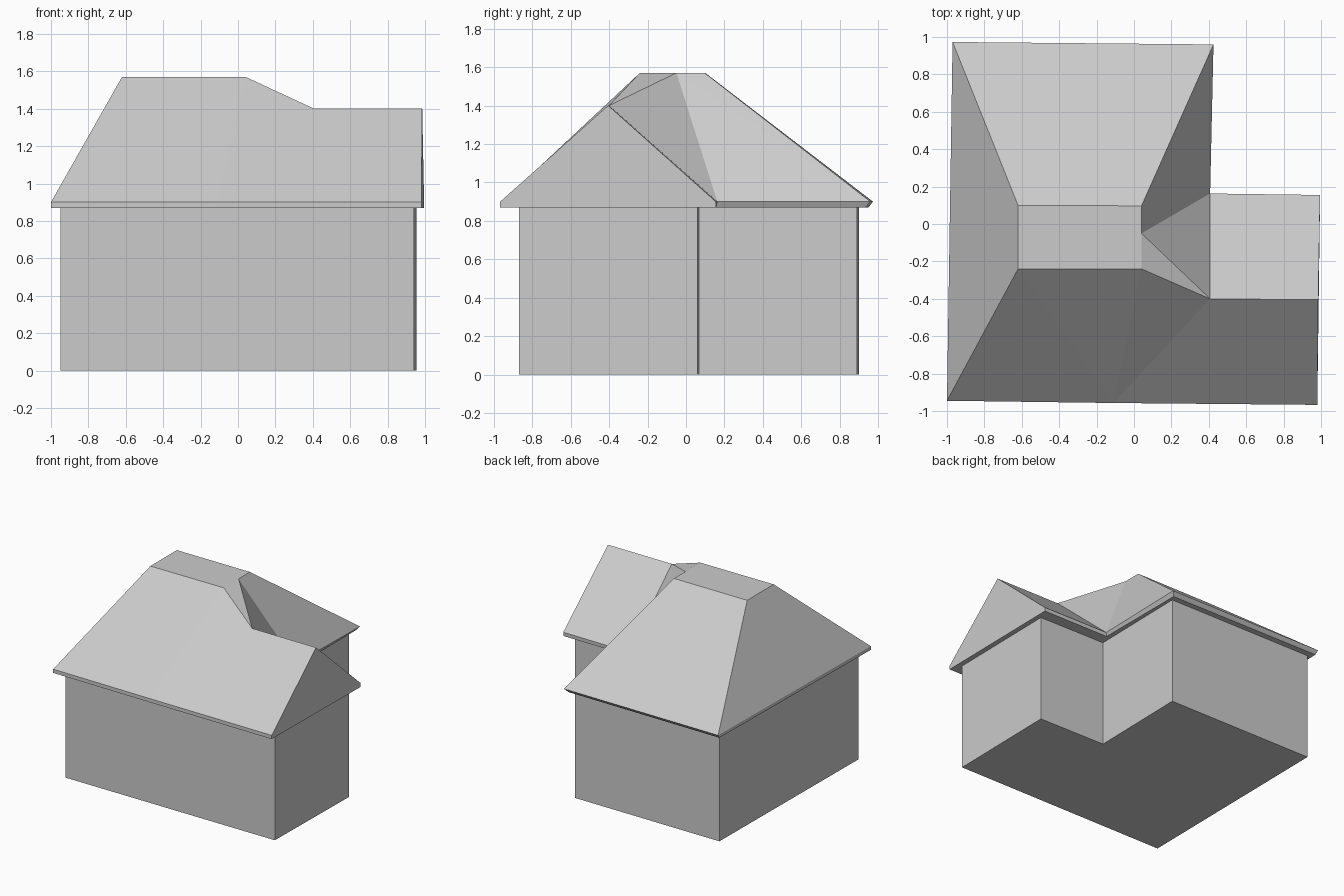
import bpy
import bmesh

cube = bpy.data.objects.get("Cube")
if cube:
    bpy.data.objects.remove(cube, do_unlink=True)

grey = bpy.data.materials.new("plain grey")
grey.use_nodes = True
colour = (0.6, 0.6, 0.6, 1)
grey.diffuse_color = colour
grey.node_tree.nodes["Principled BSDF"].inputs["Base Color"].default_value = colour

EAVE, SOFFIT, RIDGE, WING_RIDGE = 0.9, 0.87, 1.57, 1.4


def finish(name, bm):
    bmesh.ops.recalc_face_normals(bm, faces=bm.faces)
    mesh = bpy.data.meshes.new(name)
    bm.to_mesh(mesh)
    bm.free()
    mesh.materials.append(grey)
    obj = bpy.data.objects.new(name, mesh)
    bpy.context.collection.objects.link(obj)
    return obj


def ring(bm, outline, z):
    return [bm.verts.new((x, y, z)) for x, y in outline]


def skirt(bm, low, high):
    for i in range(len(low)):
        j = (i + 1) % len(low)
        bm.faces.new((low[i], low[j], high[j], high[i]))


# L-shaped walls with a closed floor
bm = bmesh.new()
plan = [(-0.95, -0.86), (0.94, -0.87), (0.955, 0.06),
        (0.36, 0.07), (0.375, 0.89), (-0.93, 0.9)]
floor, top = ring(bm, plan, 0), ring(bm, plan, SOFFIT)
skirt(bm, floor, top)
bm.faces.new(floor)
bm.faces.new(top)
finish("walls", bm)

# Roof: eaves, soffit, flat-topped hips and a gabled side wing
bm = bmesh.new()
eaves = [(-1, -0.945), (-0.11, -0.957), (0.98, -0.967), (0.995, 0.155),
         (0.407, 0.163), (0.425, 0.96), (-0.97, 0.973)]
under = eaves[:4] + [(0.4, 0.16), (0.4, 0.935), (-0.965, 0.95)]
low, edge = ring(bm, under, SOFFIT), ring(bm, eaves, EAVE)
skirt(bm, low, edge)
bm.faces.new(low)
front_right, front_mid, gable_front, gable_back, valley, back_left, back_right = edge
deck = ring(bm, [(-0.62, -0.24), (0.04, -0.24), (0.04, -0.05),
                 (0.04, 0.097), (-0.62, 0.1)], RIDGE)
d_front_right, d_front_left, d_side, d_back_left, d_back_right = deck
wing_in, wing_out = ring(bm, [(0.407, -0.4), (0.985, -0.405)], WING_RIDGE)
for face in (
    deck,
    # front slope
    (front_right, front_mid, d_front_right),
    (front_mid, d_front_left, d_front_right),
    (front_mid, wing_in, d_front_left),
    (front_mid, gable_front, wing_out, wing_in),
    # wing gable and rear slope
    (gable_front, gable_back, wing_out),
    (gable_back, valley, wing_in, wing_out),
    # folds where the wing meets the main roof
    (d_front_left, wing_in, d_side),
    (wing_in, valley, d_side),
    # main side and back slopes
    (valley, back_left, d_side),
    (back_left, d_back_left, d_side),
    (back_left, back_right, d_back_right, d_back_left),
    (back_right, front_right, d_front_right, d_back_right),
):
    bm.faces.new(face)
finish("roof", bm)
